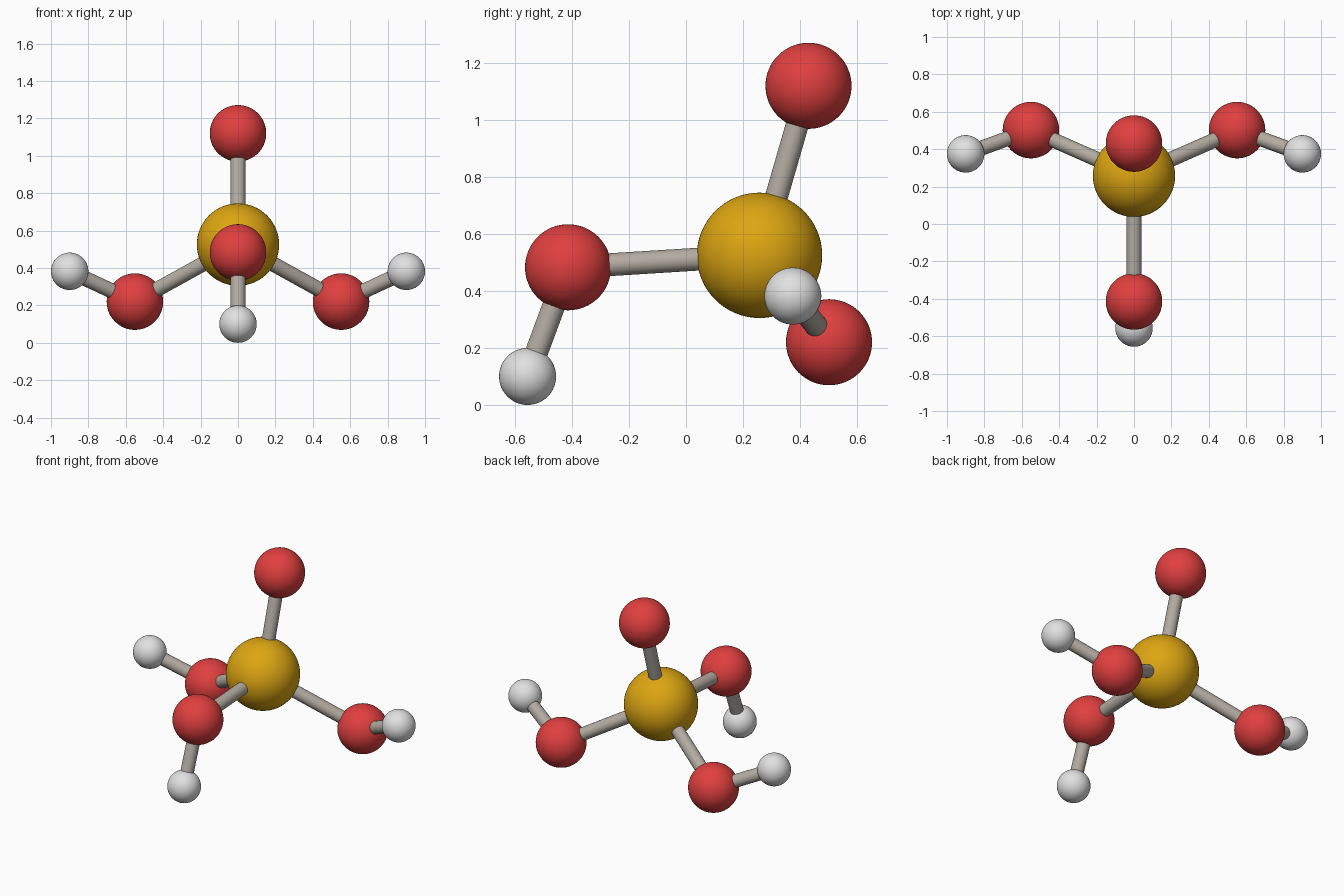
import bpy
from mathutils import Vector

if "Cube" in bpy.data.objects:
    bpy.data.objects.remove(bpy.data.objects["Cube"])


def material(name, rgb):
    m = bpy.data.materials.new(name)
    m.diffuse_color = (*rgb, 1)
    m.use_nodes = True
    m.node_tree.nodes["Principled BSDF"].inputs["Base Color"].default_value = m.diffuse_color
    return m


GOLD = material("gold", (0.72, 0.38, 0.006))
RED = material("red", (0.75, 0.05, 0.05))
WHITE = material("white", (0.75, 0.75, 0.75))
GREY = material("warm_grey", (0.45, 0.41, 0.36))


def finish(name, mat):
    ob = bpy.context.object
    ob.name = name
    ob.data.materials.append(mat)
    bpy.ops.object.shade_smooth_by_angle()
    return ob


def atom(name, pos, radius, mat):
    bpy.ops.mesh.primitive_uv_sphere_add(segments=64, ring_count=32, radius=radius, location=pos)
    return finish(name, mat)


def bond(name, a, b, radius=0.04):
    a, b = Vector(a), Vector(b)
    d = b - a
    bpy.ops.mesh.primitive_cylinder_add(vertices=32, radius=radius, depth=d.length, location=(a + b) / 2)
    bpy.context.object.rotation_euler = d.to_track_quat('Z', 'Y').to_euler()
    return finish(name, GREY)


def hydroxyl(name, oxygen, hydrogen):
    atom(name + "_oxygen", oxygen, 0.151, RED)
    atom(name + "_hydrogen", hydrogen, 0.1, WHITE)
    bond(name + "_inner_bond", centre, oxygen)
    bond(name + "_outer_bond", oxygen, hydrogen)


# central atom
centre = (0, 0.258, 0.525)
atom("central_atom", centre, 0.22, GOLD)

# lone oxygen on top
top = (0, 0.43, 1.12)
atom("top_oxygen", top, 0.151, RED)
bond("top_bond", centre, top)

# three oxygen-hydrogen arms: front, and a mirrored side pair
hydroxyl("front", (0, -0.414, 0.483), (0, -0.556, 0.1))
for side, s in (("right", 1), ("left", -1)):
    hydroxyl(side, (s * 0.551, 0.502, 0.22), (s * 0.9, 0.375, 0.382))
